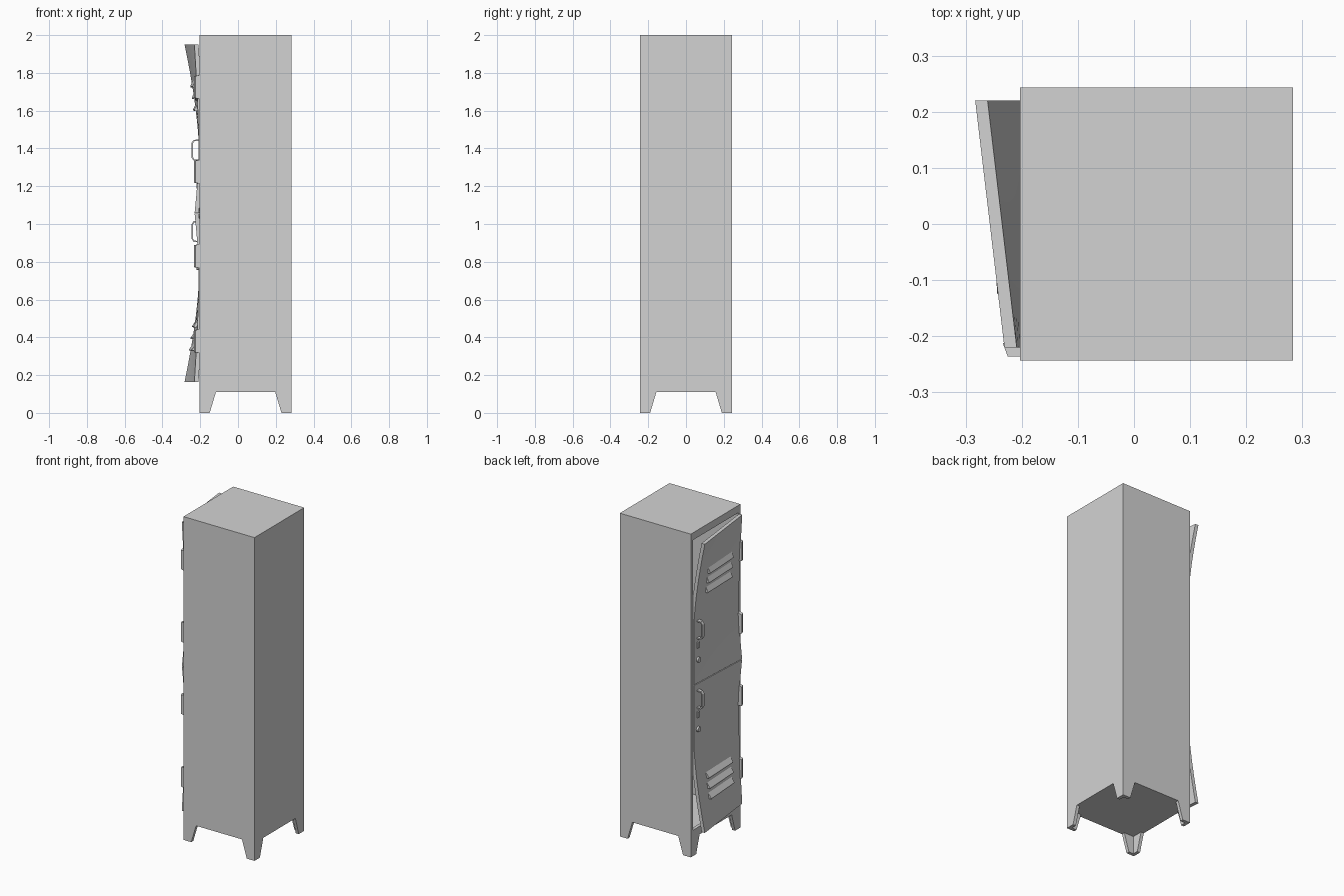
import bpy, bmesh, math
from mathutils import Vector, Matrix

old = bpy.data.objects.get("Cube")
if old:
    bpy.data.objects.remove(old, do_unlink=True)

metal = bpy.data.materials.new("grey_metal")
metal.use_nodes = True
GREY = (0.65, 0.65, 0.65, 1)
metal.diffuse_color = GREY
metal.node_tree.nodes["Principled BSDF"].inputs["Base Color"].default_value = GREY

XF, XB, Y, TOP = -0.203, 0.283, 0.243, 2.0     # front, back, half width, height
XC = (XF + XB) / 2
WALL, FLOOR = 0.02, 0.11
MID, HALF, DOOR_Y = 1.057, 0.893, 0.22
FACE = -0.208                                  # flat part of the door skin


def finish(name, bm, smooth=False):
    bmesh.ops.recalc_face_normals(bm, faces=bm.faces)
    mesh = bpy.data.meshes.new(name)
    bm.to_mesh(mesh)
    bm.free()
    mesh.materials.append(metal)
    ob = bpy.data.objects.new(name, mesh)
    bpy.context.collection.objects.link(ob)
    if smooth:
        bpy.ops.object.select_all(action='DESELECT')
        ob.select_set(True)
        bpy.context.view_layer.objects.active = ob
        bpy.ops.object.shade_smooth_by_angle(angle=math.radians(25))
    return ob


def box_bm(x0, x1, y0, y1, z0, z1):
    bm = bmesh.new()
    size = Matrix.Diagonal((x1 - x0, y1 - y0, z1 - z0, 1))
    centre = Matrix.Translation(((x0 + x1) / 2, (y0 + y1) / 2, (z0 + z1) / 2))
    bmesh.ops.create_cube(bm, size=1, matrix=centre @ size)
    return bm


def box(name, *dims):
    return finish(name, box_bm(*dims))


def prism_bm(pts, axis, a, b):
    """Extrude an upright outline (h, z) along x or y from a to b."""
    bm = bmesh.new()
    place = (lambda h, z: (a, h, z)) if axis == 'x' else (lambda h, z: (h, a, z))
    face = bm.faces.new([bm.verts.new(place(h, z)) for h, z in pts])
    ext = bmesh.ops.extrude_face_region(bm, geom=[face])["geom"]
    move = Vector((b - a, 0, 0)) if axis == 'x' else Vector((0, b - a, 0))
    bmesh.ops.translate(bm, vec=move, verts=[v for v in ext if isinstance(v, bmesh.types.BMVert)])
    return bm


def slice_up(bm, axis, start, end, count):
    normal = Vector((0, 1, 0) if axis == 1 else (0, 0, 1))
    for i in range(1, count):
        co = normal * (start + (end - start) * i / count)
        geom = bm.verts[:] + bm.edges[:] + bm.faces[:]
        bmesh.ops.bisect_plane(bm, geom=geom, plane_co=co, plane_no=normal)


def warp(bm):
    """Bend door parts outward, most at the free corner away from the middle."""
    for v in bm.verts:
        u = (v.co.y + DOOR_Y) / (2 * DOOR_Y)
        t = abs(v.co.z - MID) / HALF
        outer = max(0, (t - 0.4) / 0.6) ** 1.5
        inner = max(0, 1 - t / 0.35) ** 1.5
        v.co.x -= outer * (0.023 + 0.052 * u) + inner * 0.022 * (1 - u)
    return bm


# Cabinet walls with legs cut into the lower edge
def legged(centre, half, top):
    side = [(half, top), (half, 0), (half - 0.053, 0), (half - 0.086, FLOOR)]
    pts = side + [(-h, z) for h, z in reversed(side)]
    return [(centre + h, z) for h, z in pts]


depth = (XB - XF) / 2
for s, side in ((1, "left"), (-1, "right")):
    finish(side + "_wall", prism_bm(legged(XC, depth, TOP), 'y', s * Y, s * (Y - WALL)))
finish("back_wall", prism_bm(legged(0, Y, TOP), 'x', XB, XB - WALL))
finish("door_side_skirt", prism_bm(legged(0, Y, 0.16), 'x', XF, XF + WALL))
box("door_side_header", XF, XF + WALL, -Y, Y, 1.955, TOP)
box("top_panel", XF, XB, -Y, Y, TOP - WALL, TOP)
box("floor_panel", XF + 0.002, XB - 0.002, -Y + 0.002, Y - 0.002, FLOOR, FLOOR + WALL)
box("middle_shelf", XF + 0.03, XB - 0.01, -Y + 0.01, Y - 0.01, MID - 0.01, MID + 0.01)

# Doors with their fittings
for label, z0, z1, vents, grip in (
        ("upper", MID + 0.002, MID + HALF, 1.68, 1.39),
        ("lower", MID - HALF, MID - 0.002, 0.41, 0.96)):
    door = box_bm(FACE, FACE + 0.022, -DOOR_Y, DOOR_Y, z0, z1)
    slice_up(door, 2, z0, z1, 20)
    slice_up(door, 1, -DOOR_Y, DOOR_Y, 6)
    finish(label + "_door", warp(door), True)

    # Sloping vent hoods
    for k in (-1, 0, 1):
        z = vents + k * 0.062
        hood = prism_bm([(FACE + 0.004, z + 0.022), (FACE - 0.016, z - 0.012),
                         (FACE - 0.016, z - 0.018), (FACE + 0.004, z - 0.02)], 'y', -0.125, 0.125)
        finish(f"{label}_vent_{k + 2}", warp(hood))

    # Open pull handle, latch plate and round lock
    loop = [(FACE + 0.004, 0.058), (-0.235, 0.055), (-0.245, 0.04)]
    bore = [(-0.238, 0.037), (-0.232, 0.048), (FACE + 0.004, 0.05)]
    outline = loop + [(x, -z) for x, z in reversed(loop)]
    outline += [(x, -z) for x, z in reversed(bore)] + bore
    finish(label + "_handle", prism_bm([(x, grip + z) for x, z in outline], 'y', 0.17, 0.192))
    box(label + "_latch_plate", FACE - 0.008, FACE + 0.004, 0.172, 0.19, grip - 0.115, grip - 0.078)
    lock = bmesh.new()
    turn = Matrix.Translation((FACE - 0.004, 0.181, grip - 0.187)) @ Matrix.Rotation(math.pi / 2, 4, 'Y')
    bmesh.ops.create_cone(lock, cap_ends=True, segments=12, radius1=0.016, radius2=0.016,
                          depth=0.016, matrix=turn)
    finish(label + "_lock", lock, True)

# Chamfered hinges along the right-hand edge of the doors
for i, z in enumerate((1.725, 1.277, 0.83, 0.38)):
    bm = box_bm(-0.234, XF + 0.01, -0.236, -0.212, z - 0.066, z + 0.066)
    for v in bm.verts:
        if v.co.x < XF:
            if v.co.y < -0.22:
                v.co.x += 0.009
            v.co.z += 0.008 if v.co.z < z else -0.008
    finish(f"hinge_{i + 1}", bm)
